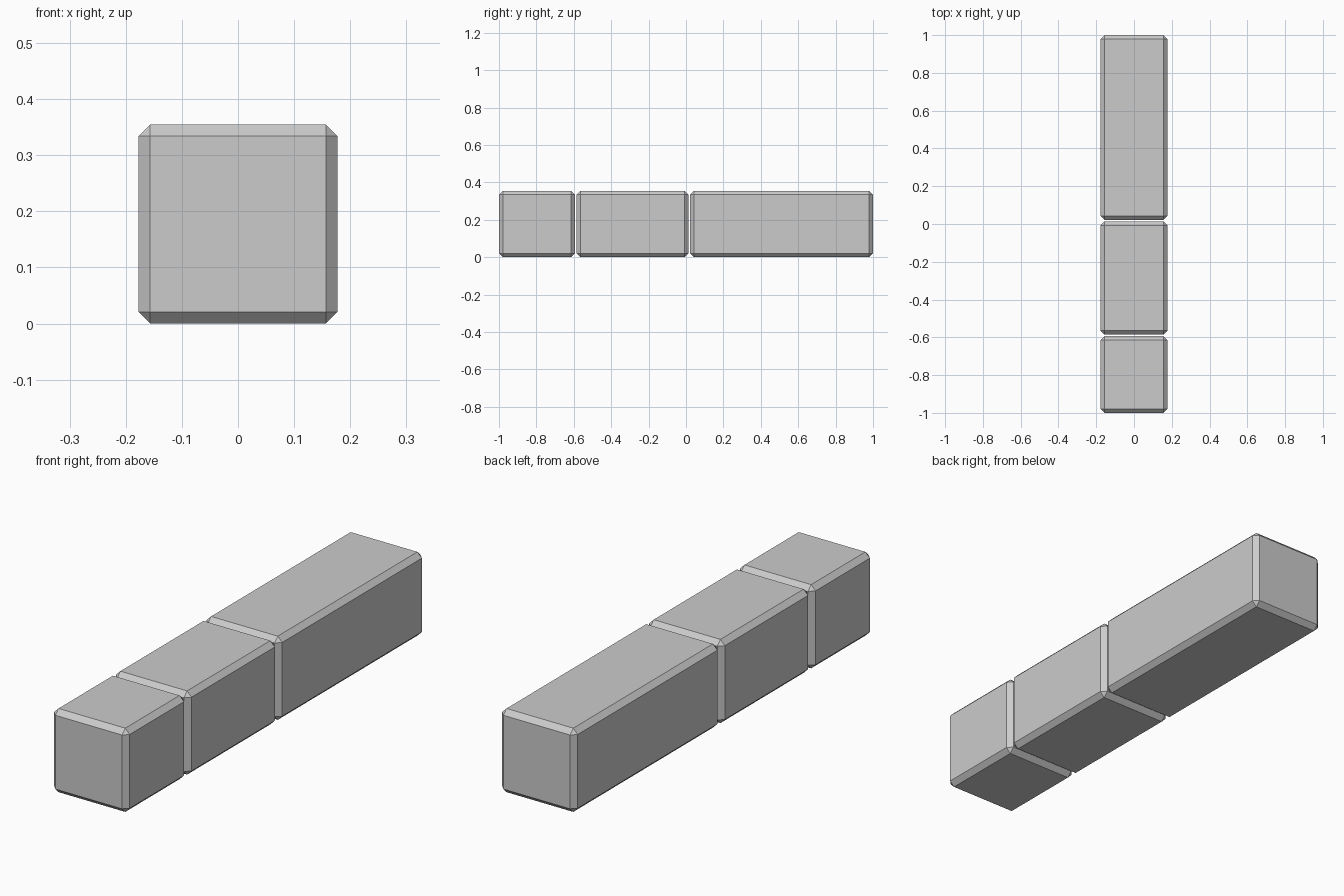
import bpy
import bmesh

if "Cube" in bpy.data.objects:
    bpy.data.objects.remove(bpy.data.objects["Cube"])

WIDTH = 0.355
BEVEL = 0.021


def chamfered_block(name, y0, y1):
    bm = bmesh.new()
    bmesh.ops.create_cube(bm, size=1)
    bmesh.ops.scale(bm, vec=(WIDTH, y1 - y0, WIDTH), verts=bm.verts)
    bmesh.ops.translate(bm, vec=(0, (y0 + y1) / 2, WIDTH / 2), verts=bm.verts)
    # Single flat chamfer on every edge
    bmesh.ops.bevel(bm, geom=bm.edges[:], offset=BEVEL, offset_type='OFFSET',
                    segments=1, profile=0.5, affect='EDGES')
    mesh = bpy.data.meshes.new(name)
    bm.to_mesh(mesh)
    bm.free()
    bpy.context.collection.objects.link(bpy.data.objects.new(name, mesh))


# Three blocks in a row, separated by narrow gaps
for name, y0, y1 in (("short_block", -1.0, -0.594),
                     ("middle_block", -0.586, 0.014),
                     ("long_block", 0.022, 1.0)):
    chamfered_block(name, y0, y1)
